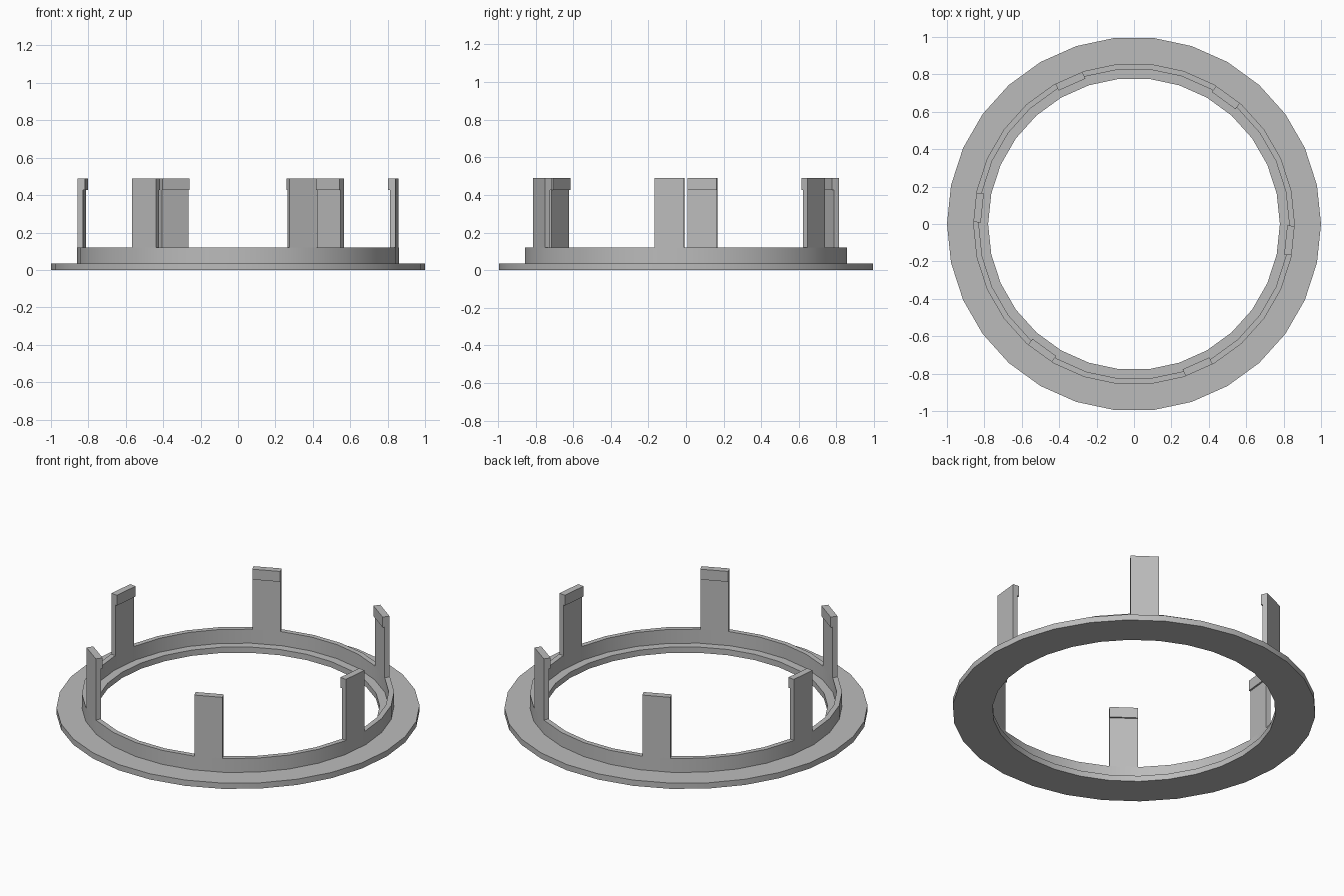
import bpy
import bmesh
from math import cos, sin, pi, radians
from mathutils import Matrix, Vector

SIDES = 30
TAB_COUNT = 6
APOTHEM = cos(pi / SIDES)

if "Cube" in bpy.data.objects:
    bpy.data.objects.remove(bpy.data.objects["Cube"], do_unlink=True)

grey = bpy.data.materials.new("plain grey")
grey.use_nodes = True
colour = (0.5, 0.5, 0.5, 1)
grey.diffuse_color = colour
grey.node_tree.nodes["Principled BSDF"].inputs["Base Color"].default_value = colour


def finish(name, bm):
    """Turn a bmesh into a named, shaded object."""
    bmesh.ops.recalc_face_normals(bm, faces=bm.faces)
    mesh = bpy.data.meshes.new(name)
    bm.to_mesh(mesh)
    bm.free()
    mesh.materials.append(grey)
    obj = bpy.data.objects.new(name, mesh)
    bpy.context.collection.objects.link(obj)
    bpy.ops.object.select_all(action="DESELECT")
    obj.select_set(True)
    bpy.context.view_layer.objects.active = obj
    bpy.ops.object.shade_smooth_by_angle(angle=radians(30))
    return obj


def lathe(name, profile):
    """Revolve a closed (radius, z) profile around z."""
    bm = bmesh.new()
    rings = []
    for i in range(SIDES):
        a = 2 * pi * i / SIDES
        rings.append([bm.verts.new((r * cos(a), r * sin(a), z)) for r, z in profile])
    n = len(profile)
    for i in range(SIDES):
        here, there = rings[i], rings[(i + 1) % SIDES]
        for j in range(n):
            k = (j + 1) % n
            bm.faces.new((here[j], there[j], there[k], here[k]))
    return finish(name, bm)


def clip_tab(name, profile, width, angle):
    """Extrude a (radius, z) profile sideways and turn it into place."""
    bm = bmesh.new()
    face = bm.faces.new([bm.verts.new((r, -width / 2, z)) for r, z in profile])
    out = bmesh.ops.extrude_face_region(bm, geom=[face])
    moved = [v for v in out["geom"] if isinstance(v, bmesh.types.BMVert)]
    bmesh.ops.translate(bm, verts=moved, vec=Vector((0, width, 0)))
    bm.transform(Matrix.Rotation(angle, 4, "Z"))
    return finish(name, bm)


# Flat flange with a raised lip, as one section
lathe("flanged_ring", [
    (0.78, 0), (1, 0), (1, 0.035), (0.86, 0.035),
    (0.86, 0.12), (0.83, 0.12), (0.83, 0.035), (0.78, 0.035)])

# Upright tabs, each on one facet of the lip, with a small inward hook on top
outer, inner = 0.86 * APOTHEM, 0.83 * APOTHEM
hook = inner - 0.01
tab_profile = [(outer, 0.12), (outer, 0.49), (hook, 0.49),
               (hook, 0.427), (inner, 0.427), (inner, 0.12)]
for i in range(TAB_COUNT):
    clip_tab(f"clip_tab_{i + 1}", tab_profile, 0.157, radians(60 * i - 6))
